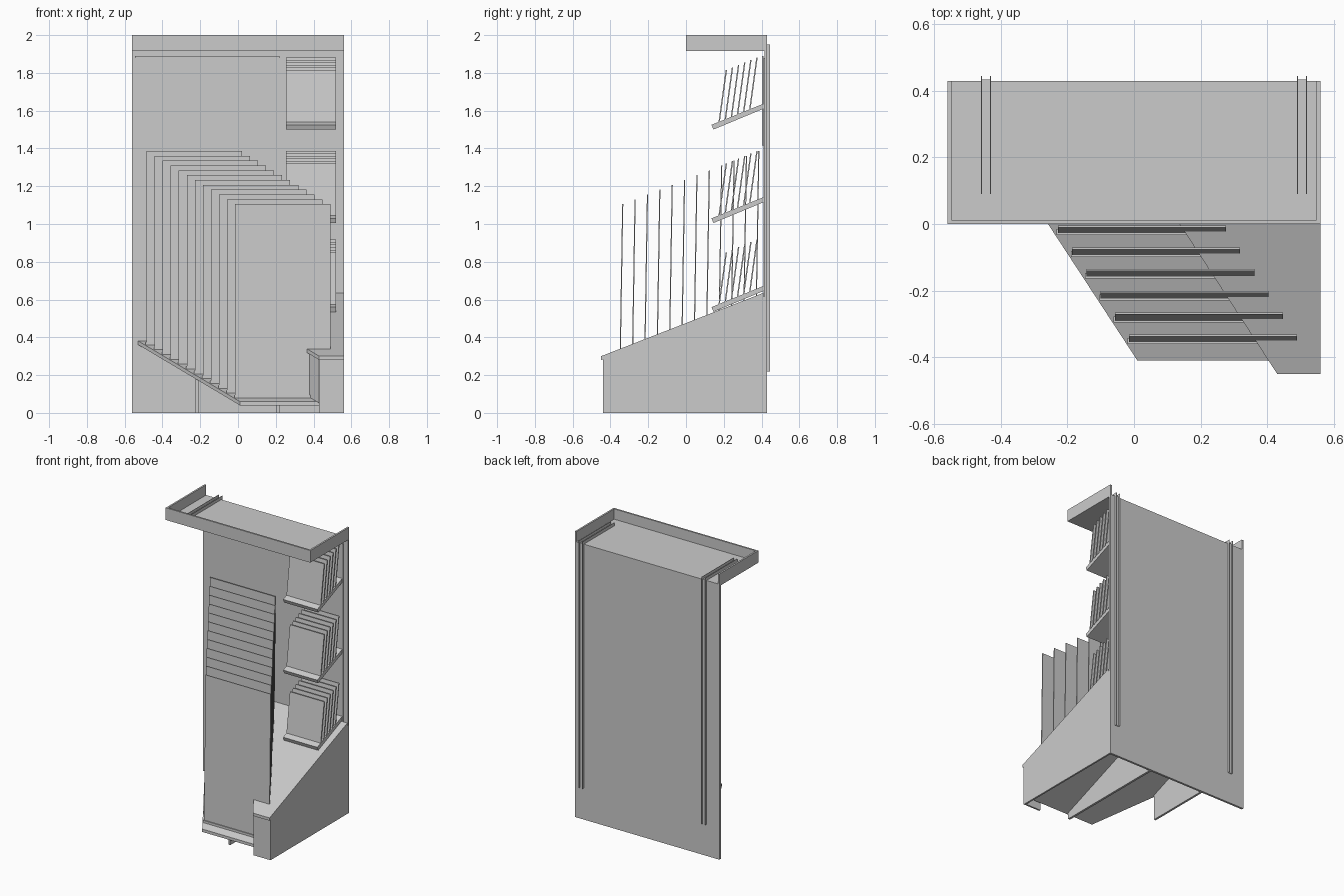
import bpy, bmesh

if "Cube" in bpy.data.objects:
    bpy.data.objects.remove(bpy.data.objects["Cube"])

def loft(name, a, b):
    """Closed solid between two matching loops of points."""
    bm = bmesh.new()
    va = [bm.verts.new(p) for p in a]
    vb = [bm.verts.new(p) for p in b]
    n = len(a)
    bm.faces.new(va)
    bm.faces.new(vb[::-1])
    for i in range(n):
        j = (i + 1) % n
        bm.faces.new((va[i], vb[i], vb[j], va[j]))
    bmesh.ops.recalc_face_normals(bm, faces=bm.faces)
    me = bpy.data.meshes.new(name)
    bm.to_mesh(me)
    bm.free()
    ob = bpy.data.objects.new(name, me)
    bpy.context.collection.objects.link(ob)
    return ob

def side_profile(name, x0, x1, yz):
    """Profile in the y-z plane extruded along x."""
    return loft(name, [(x0, y, z) for y, z in yz], [(x1, y, z) for y, z in yz])

def box(name, x0, x1, y0, y1, z0, z1):
    return side_profile(name, x0, x1, [(y0, z0), (y1, z0), (y1, z1), (y0, z1)])

def between(name, xy, low, high):
    """Vertical prism bounded by two height functions of y."""
    return loft(name, [(x, y, low(y)) for x, y in xy], [(x, y, high(y)) for x, y in xy])

def floor_top(y): return 0.06 + 0.39 * (y + 0.41)
def floor_low(y): return floor_top(y) - 0.02
def ledge_top(y): return 0.30 + 0.39 * (y + 0.45)
def ledge_low(y): return ledge_top(y) - 0.02

# back board, thin backing sheet and upper-left graphic board
box("back_board", -0.56, 0.56, 0.415, 0.43, 0, 1.915)
box("backing_sheet", -0.56, 0.525, 0.41, 0.415, 0.40, 1.88)
box("graphic_board", -0.545, 0.22, 0.403, 0.41, 1.415, 1.89)

# header tray: floor, front wall, side walls, open at the back
box("header_floor", -0.548, 0.548, 0.012, 0.43, 1.915, 1.928)
box("header_front", -0.56, 0.56, 0.0, 0.012, 1.915, 2.0)
for s in (-1, 1):
    box("header_side", *sorted((s * 0.548, s * 0.56)), 0.012, 0.43, 1.915, 2.0)

# L-shaped channel rails running up the back and over the header floor
for x in (-0.46, 0.49):
    side_profile("rail_web", x, x + 0.03,
                 [(0.43, 0.22), (0.434, 0.22), (0.434, 1.932), (0.09, 1.932), (0.09, 1.928), (0.43, 1.928)])
    for fx in (x, x + 0.027):
        side_profile("rail_flange", fx, fx + 0.003,
                     [(0.43, 0.22), (0.445, 0.22), (0.445, 1.95), (0.09, 1.95), (0.09, 1.928), (0.43, 1.928)])

# sloping main floor and raised side ledge
between("main_floor", [(0.01, -0.41), (0.43, -0.41), (0.548, -0.41), (0.548, 0.415), (-0.53, 0.415)],
        floor_low, floor_top)
between("side_ledge", [(0.43, -0.45), (0.56, -0.45), (0.56, 0.41), (-0.13, 0.41)], ledge_low, ledge_top)
between("ledge_wall", [(0.43, -0.43), (0.442, -0.43), (-0.118, 0.41), (-0.13, 0.41)],
        floor_top, ledge_low)

# base side, short front panel, support fins
side_profile("base_side", 0.548, 0.56,
             [(-0.44, 0), (0.415, 0), (0.415, ledge_low(0.415)), (-0.44, ledge_low(-0.44))])
box("base_front", 0.43, 0.548, -0.44, -0.428, 0, ledge_low(-0.44))
for x, y in ((-0.225, -0.05), (0.205, -0.40)):
    side_profile("floor_fin", x, x + 0.015,
                 [(y, 0), (0.415, 0), (0.415, floor_low(0.415)), (y, floor_low(y))])

# twelve large leaning sample panels, each on a runner
for i in range(12):
    x, y = -0.015 - 0.0427 * i, -0.355 + 0.0655 * i
    z0, z1 = floor_top(y), 1.105 + 0.0256 * i
    side_profile("large_panel", x, x + 0.505,
                 [(y, z0), (y + 0.006, z0), (y + 0.023, z1), (y + 0.017, z1)])
    side_profile("panel_runner", x - 0.004, x + 0.44,
                 [(y - 0.006, floor_top(y - 0.006)), (y + 0.012, floor_top(y + 0.012)),
                  (y + 0.012, z0 + 0.014), (y - 0.006, z0 + 0.014)])

# three small sloping shelves, each with six leaning cards
for dz in (0, -0.495, -0.965):
    side_profile("small_shelf", 0.255, 0.52,
                 [(0.145, 1.50 + dz), (0.41, 1.61 + dz), (0.41, 1.637 + dz), (0.135, 1.525 + dz)])
    for k in range(6):
        y, z = 0.172 + 0.0325 * k, 1.54 + dz + 0.0135 * k
        side_profile("small_card", 0.255, 0.52,
                     [(y, z), (y + 0.007, z), (y + 0.045, z + 0.275), (y + 0.038, z + 0.275)])
